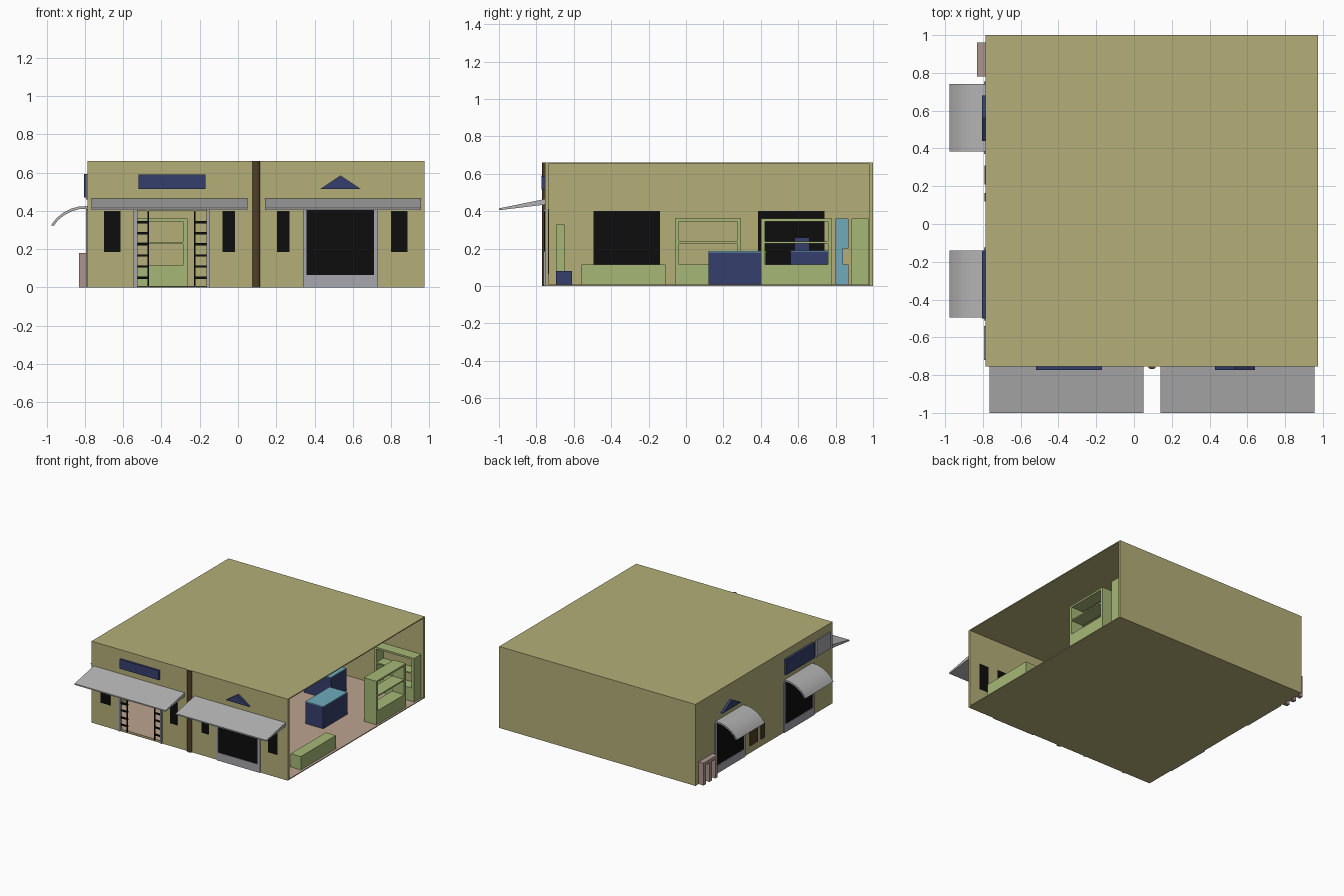
import bpy, bmesh, math
from mathutils import Vector

if "Cube" in bpy.data.objects:
    bpy.data.objects.remove(bpy.data.objects["Cube"])


def mat(name, r, g, b):
    m = bpy.data.materials.new(name)
    m.diffuse_color = (r, g, b, 1)
    m.use_nodes = True
    m.node_tree.nodes["Principled BSDF"].inputs["Base Color"].default_value = m.diffuse_color
    return m


OLIVE = mat("olive", .46, .43, .19)
GREEN = mat("green", .38, .48, .18)
NAVY = mat("navy", .035, .05, .15)
CYAN = mat("cyan", .16, .40, .50)
BLACK = mat("black", .004, .004, .004)
GREY = mat("grey", .38, .38, .42)
SILVER = mat("silver", .45, .45, .45)
TAN = mat("tan", .50, .37, .28)
PINK = mat("pink", .42, .30, .27)
BROWN = mat("brown", .08, .05, .02)


def finish(name, bm, m):
    bmesh.ops.recalc_face_normals(bm, faces=bm.faces)
    me = bpy.data.meshes.new(name)
    bm.to_mesh(me)
    bm.free()
    me.materials.append(m)
    ob = bpy.data.objects.new(name, me)
    bpy.context.collection.objects.link(ob)
    return ob


def boxes(name, m, *dims):
    """One object out of boxes given as x0,x1, y0,y1, z0,z1."""
    bm = bmesh.new()
    for x0, x1, y0, y1, z0, z1 in dims:
        for v in bmesh.ops.create_cube(bm, size=1)["verts"]:
            v.co = Vector((x1 if v.co.x > 0 else x0,
                           y1 if v.co.y > 0 else y0,
                           z1 if v.co.z > 0 else z0))
    return finish(name, bm, m)


def prism(name, m, pts, place, a, b):
    """Extrude a 2D profile; place(u, v, t) maps it into space."""
    bm = bmesh.new()
    face = bm.faces.new([bm.verts.new(place(u, v, a)) for u, v in pts])
    ext = bmesh.ops.extrude_face_region(bm, geom=[face])["geom"]
    d = Vector(place(0, 0, b)) - Vector(place(0, 0, a))
    bmesh.ops.translate(bm, vec=d, verts=[g for g in ext if isinstance(g, bmesh.types.BMVert)])
    return finish(name, bm, m)


def along_x(u, v, t): return (t, u, v)
def along_y(u, v, t): return (u, t, v)
def along_z(u, v, t): return (u, v, t)


X0, X1, Y0, Y1, H, T = -.785, .975, -.755, 1.0, .66, .02

# shell: open on the right side, doorway in the front wall
boxes("floor_slab", OLIVE, (X0, X1, Y0, Y1, 0, .004))
boxes("floor_covering", TAN, (X0 + T, X1, Y0 + T, Y1 - T, .004, .007))
boxes("roof", OLIVE, (X0, X1, Y0, Y1, H - .008, H))
boxes("left_wall", OLIVE, (X0, X0 + T, Y0, Y1, .004, H - .008))
boxes("back_wall", OLIVE, (X0 + T, X1, Y1 - T, Y1, .004, H - .008))
boxes("front_wall", OLIVE,
      (X0 + T, -.525, Y0, Y0 + T, .004, H - .008),
      (-.165, X1, Y0, Y0 + T, .004, H - .008),
      (-.525, -.165, Y0, Y0 + T, .4, H - .008))

# half-round column dividing the front
arc = [(.095 + .02 * math.cos(a), Y0 - .014 * math.sin(a))
       for a in [math.pi * i / 8 for i in range(9)]]
prism("front_column", BROWN, arc, along_z, 0, H)

# front awnings and signs
wedge = [(Y0, .435), (Y0, .465), (-1.0, .415), (-1.0, .405)]
for i, (a, b) in enumerate([(-.765, .05), (.14, .955)]):
    prism(f"front_awning_{i}", SILVER, wedge, along_x, a, b)
boxes("front_sign", NAVY, (-.52, -.17, Y0 - .018, Y0, .515, .59))
prism("front_triangle_sign", NAVY, [(.43, .515), (.64, .515), (.535, .585)],
      along_y, Y0 - .018, Y0)

# narrow black front windows and the display window
for i, (a, b) in enumerate([(-.7, -.615), (-.08, -.015), (.205, .27), (.8, .885)]):
    boxes(f"narrow_window_{i}", BLACK, (a, b, Y0 - .004, Y0 + T + .003, .185, .4))
boxes("display_window", BLACK, (.355, .71, Y0 - .004, Y0 + T + .003, .065, .41))
boxes("display_window_frame", GREY,
      (.34, .357, Y0 - .008, Y0, 0, .41), (.71, .73, Y0 - .008, Y0, 0, .41),
      (.357, .71, Y0 - .008, Y0, 0, .065))

# doorway frame and its two barred side panels
boxes("door_frame", GREY, (-.545, -.525, Y0 - .008, Y0 + T, 0, .41),
      (-.165, -.15, Y0 - .008, Y0 + T, 0, .41))
for name, post, a, b in [("left", -.47, -.525, -.465), ("right", -.225, -.225, -.165)]:
    rungs = [(a, b, Y0 + .004, Y0 + .014, .045 + .058 * i, .057 + .058 * i) for i in range(6)]
    boxes(f"{name}_door_bars", BLACK,
          (post - .004, post + .004, Y0 + .004, Y0 + .014, 0, .4), *rungs)

# left side: windows, curved awnings
top = [(X0, .425), (-.83, .423), (-.87, .412), (-.91, .393), (-.945, .365), (-.962, .34), (-.972, .325)]
under = [(-.978, .325), (-.955, .34), (-.94, .352), (-.905, .379), (-.868, .398), (-.83, .409), (X0, .411)]
under[0] = (-.962, .322)
for i, (a, b) in enumerate([(-.495, -.14), (.385, .74)]):
    aw = prism(f"side_awning_{i}", SILVER, [(u - .004 * (u < -.95), v) for u, v in top] + under[:1]
               + under[2:], along_y, a, b)
    bpy.context.view_layer.objects.active = aw
    aw.select_set(True)
    bpy.ops.object.shade_smooth_by_angle(angle=math.radians(35))
    aw.select_set(False)
    boxes(f"side_window_{i}", BLACK, (X0 - .004, X0 + T + .003, a, b, .065, .4))
    boxes(f"side_window_frame_{i}", GREY,
          (X0 - .008, X0, a - .015, a + .002, 0, .41), (X0 - .008, X0, b - .002, b + .015, 0, .41),
          (X0 - .008, X0, a, b, 0, .065))

# left side: signs, wall panels and rack
boxes("side_sign", NAVY, (X0 - .02, X0, -.5, -.14, .47, .593))
prism("side_triangle_sign", NAVY, [(.44, .47), (.68, .47), (.56, .535)], along_x, X0 - .02, X0)
boxes("side_grey_sign", GREY, (X0 - .01, X0, -.72, -.54, .46, .593))
boxes("side_wall_panels", BROWN, (X0 - .007, X0, .21, .31, .06, .2),
      (X0 - .007, X0, .12, .165, .06, .18))
boxes("side_rack", PINK, (-.83, X0, .78, .96, .155, .18),
      *[(-.83, X0, y, y + .03, 0, .155) for y in (.78, .855, .93)])


def shelf(name, x0, x1, y0, y1):
    """Open-backed shelf with a solid base, long side chosen by size."""
    e, parts = .022, [(x0, x1, y0, y1, .007, .115),
                      (x0, x1, y0, y1, .345, .36), (x0, x1, y0, y1, .228, .238)]
    if x1 - x0 > y1 - y0:
        parts += [(x0, x0 + e, y0, y1, .115, .345), (x1 - e, x1, y0, y1, .115, .345)]
    else:
        parts += [(x0, x1, y0, y0 + e, .115, .345), (x0, x1, y1 - e, y1, .115, .345)]
    boxes(name, GREEN, *parts)


# interior furniture
shelf("right_shelf", .85, .96, .4, .78)
shelf("left_shelf", -.76, -.66, -.06, .295)
shelf("back_shelf_right", .6, .96, .885, .975)
shelf("back_shelf_left", -.62, -.265, .885, .975)
boxes("low_counter", GREEN, (.865, .955, -.56, -.11, .007, .115))
boxes("display_counter", NAVY, (.52, .68, .12, .43, .007, .18))
boxes("display_counter_top", CYAN, (.52, .68, .12, .43, .18, .186))
boxes("desk", NAVY, (.2, .44, .56, .76, .007, .185))
boxes("desk_top", CYAN, (.2, .44, .56, .76, .185, .19))
boxes("monitor", NAVY, (.27, .3, .58, .66, .19, .26))
boxes("tall_cabinet", CYAN, (-.12, .15, .8, .84, .007, .36),
      (-.12, .15, .84, .87, .007, .115), (-.12, .15, .84, .87, .2, .36))
boxes("standing_mirror", GREEN, (.0, .16, -.695, -.65, .007, .33))
boxes("stool", NAVY, (.17, .27, -.695, -.61, .007, .08))
